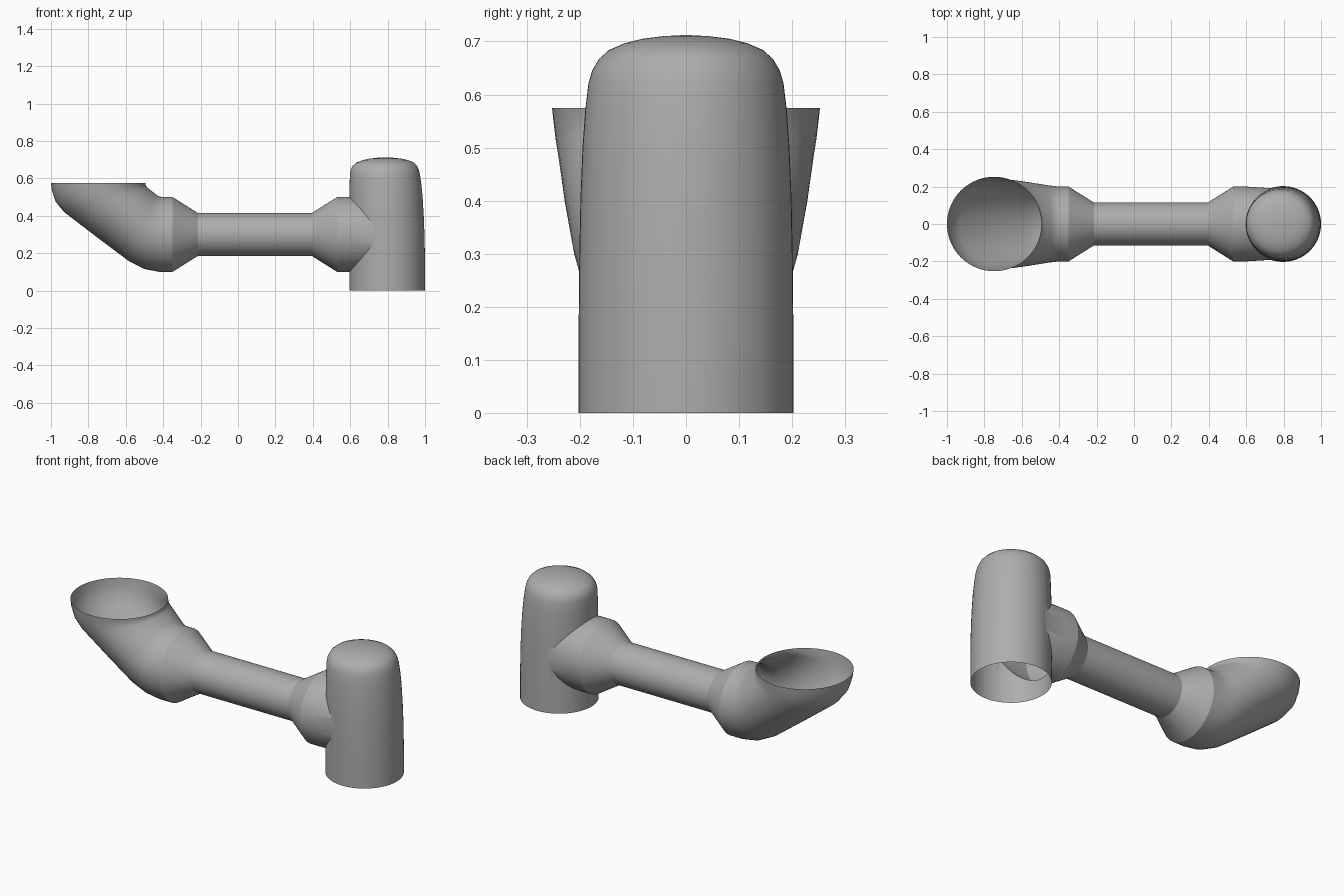
import bpy, bmesh, math
from mathutils import Vector

cube = bpy.data.objects.get("Cube")
if cube:
    bpy.data.objects.remove(cube, do_unlink=True)

grey = bpy.data.materials.new("pipe grey")
grey.use_nodes = True
colour = (0.42, 0.42, 0.42, 1)
grey.diffuse_color = colour
grey.node_tree.nodes["Principled BSDF"].inputs["Base Color"].default_value = colour

SIDES = 64


def loft(name, rings):
    """Closed skin through ellipses given as (x1, z1, x2, z2, half width in y)."""
    bm = bmesh.new()
    loops = []
    for x1, z1, x2, z2, w in rings:
        a, b = Vector((x1, 0, z1)), Vector((x2, 0, z2))
        mid, half = (a + b) / 2, (b - a) / 2
        angles = [math.tau * i / SIDES for i in range(SIDES)]
        loops.append([bm.verts.new(mid + half * math.cos(t) + Vector((0, w * math.sin(t), 0)))
                      for t in angles])
    for lo, hi in zip(loops, loops[1:]):
        for i in range(SIDES):
            j = (i + 1) % SIDES
            bm.faces.new((lo[i], lo[j], hi[j], hi[i]))
    bm.faces.new(loops[0])
    bm.faces.new(loops[-1])
    bmesh.ops.recalc_face_normals(bm, faces=bm.faces)
    mesh = bpy.data.meshes.new(name)
    bm.to_mesh(mesh)
    bm.free()
    mesh.materials.append(grey)
    obj = bpy.data.objects.new(name, mesh)
    bpy.context.collection.objects.link(obj)
    return obj


# Horizontal pipe with reducers, continued into the flared elbow
RIM = 0.575
AXIS = 0.3
bowl = [(-1, RIM, -0.495, RIM, 0.2525), (-0.995, 0.535, -0.494, 0.568, 0.25),
        (-0.975, 0.475, -0.492, 0.56, 0.246), (-0.93, 0.42, -0.486, 0.552, 0.241),
        (-0.76, 0.29, -0.465, 0.535, 0.23), (-0.58, 0.155, -0.44, 0.515, 0.215),
        (-0.5, 0.115, -0.425, 0.505, 0.207), (-0.42, 0.1, -0.405, 0.5, 0.201)]
pipe = [(-0.35, 0.2), (-0.215, 0.115), (0.395, 0.115), (0.53, 0.2), (0.6, 0.2), (0.8, 0.187)]
arm = loft("pipe_arm", bowl + [(x, AXIS - r, x, AXIS + r, r) for x, r in pipe])

# Upright capped cylinder: (z, left, right, half width)
profile = [(0, 0.595, 1, 0.2025), (0.15, 0.595, 1, 0.2025), (0.3, 0.596, 0.997, 0.201),
           (0.4, 0.596, 0.993, 0.199), (0.5, 0.596, 0.987, 0.195), (0.57, 0.597, 0.98, 0.19),
           (0.62, 0.598, 0.973, 0.184), (0.645, 0.602, 0.967, 0.177), (0.667, 0.613, 0.957, 0.164),
           (0.684, 0.632, 0.94, 0.145), (0.697, 0.665, 0.912, 0.115), (0.705, 0.7, 0.877, 0.083),
           (0.71, 0.743, 0.833, 0.043), (0.712, 0.783, 0.793, 0.005)]
body = loft("upright_cylinder", [(a, z, b, z, w) for z, a, b, w in profile])

# Join both into one hollow fitting
union = body.modifiers.new("join", "BOOLEAN")
union.operation = "UNION"
union.solver = "EXACT"
union.object = arm
bpy.context.view_layer.objects.active = body
body.select_set(True)
bpy.ops.object.modifier_apply(modifier=union.name)
bpy.data.objects.remove(arm, do_unlink=True)
body.name = "pipe_fitting"

# Open the base and the funnel mouth
bm = bmesh.new()
bm.from_mesh(body.data)
caps = [f for f in bm.faces
        if all(v.co.z < 0.001 for v in f.verts)
        or all(abs(v.co.z - RIM) < 0.001 and v.co.x < -0.4 for v in f.verts)]
bmesh.ops.delete(bm, geom=caps, context="FACES")
bm.to_mesh(body.data)
bm.free()
bpy.ops.object.shade_smooth_by_angle(angle=math.radians(30))
